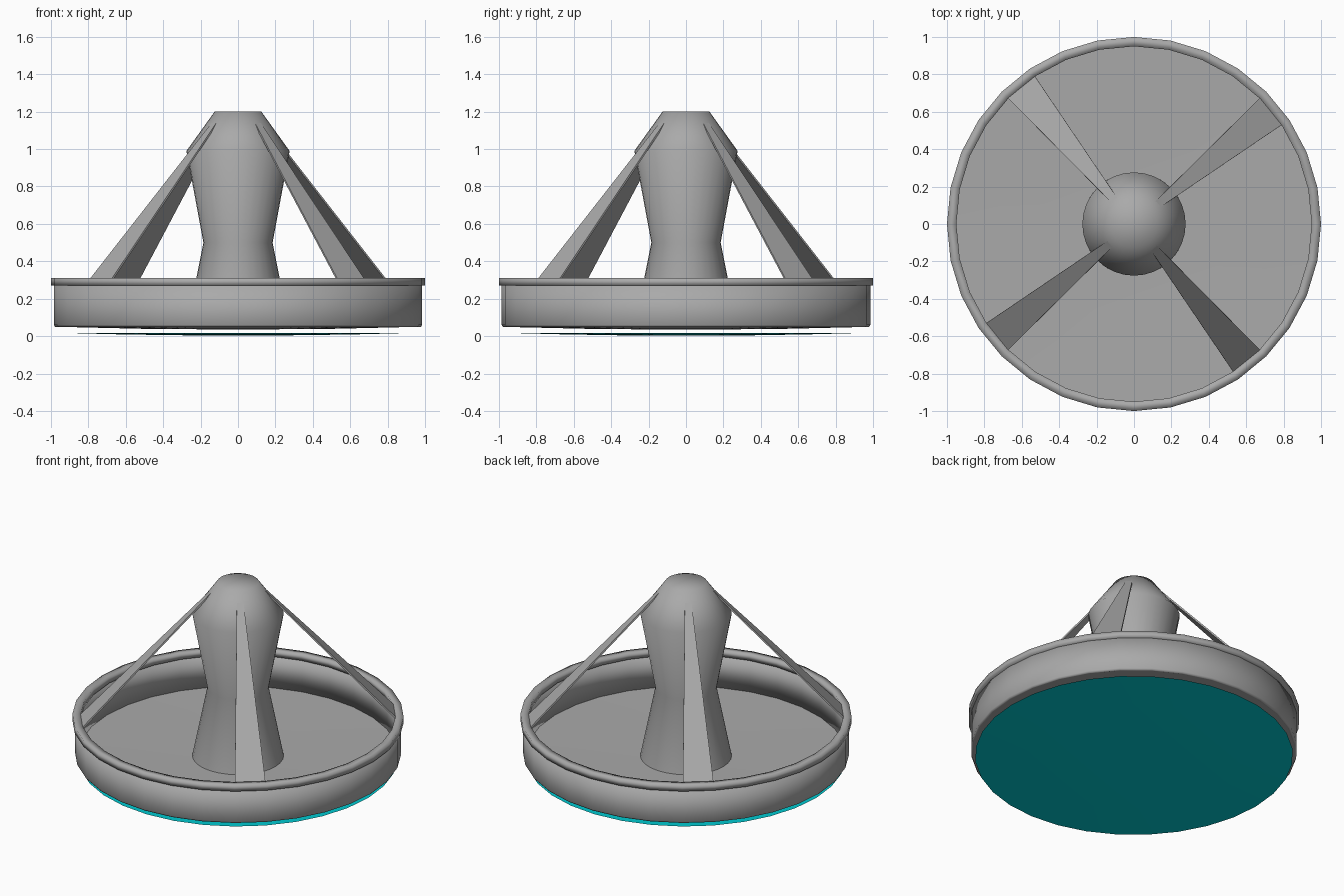
import bpy, math
from math import sin, cos, radians

if "Cube" in bpy.data.objects:
    bpy.data.objects.remove(bpy.data.objects["Cube"])

SIDES = 32


def material(name, colour):
    mat = bpy.data.materials.new(name)
    mat.diffuse_color = (*colour, 1)
    mat.use_nodes = True
    mat.node_tree.nodes["Principled BSDF"].inputs["Base Color"].default_value = mat.diffuse_color
    return mat


grey = material("dark_grey", (0.4, 0.4, 0.4))
teal = material("teal", (0.0, 0.6, 0.65))


def make_object(name, verts, faces, mat=grey, smooth_angle=30):
    mesh = bpy.data.meshes.new(name)
    mesh.from_pydata(verts, [], faces)
    mesh.update()
    mesh.materials.append(mat)
    ob = bpy.data.objects.new(name, mesh)
    bpy.context.collection.objects.link(ob)
    bpy.ops.object.select_all(action='DESELECT')
    ob.select_set(True)
    bpy.context.view_layer.objects.active = ob
    if smooth_angle:
        bpy.ops.object.shade_smooth_by_angle(angle=radians(smooth_angle))
    else:
        bpy.ops.object.shade_flat()
    return ob


def lathe(name, profile, closed=False, mat=grey, smooth_angle=180):
    """Revolve (radius, z) points around z; radius 0 becomes a single pole."""
    verts, rings, faces = [], [], []
    for r, z in profile:
        start = len(verts)
        if r == 0:
            verts.append((0, 0, z))
            rings.append([start] * SIDES)
        else:
            for i in range(SIDES):
                a = 2 * math.pi * i / SIDES
                verts.append((r * cos(a), r * sin(a), z))
            rings.append(list(range(start, start + SIDES)))
    pairs = list(zip(rings, rings[1:]))
    if closed:
        pairs.append((rings[-1], rings[0]))
    for lo, hi in pairs:
        for i in range(SIDES):
            j = (i + 1) % SIDES
            quad = [lo[i], lo[j], hi[j], hi[i]]
            faces.append(list(dict.fromkeys(quad)))
    return make_object(name, verts, faces, mat, smooth_angle)


# Slightly bulging tray floor: underside then top
lathe("tray_floor", [(0, 0.035), (0.5, 0.039), (0.97, 0.05), (0.97, 0.055),
                     (0.5, 0.046), (0, 0.042)], smooth_angle=30)

# Tray side wall
lathe("tray_wall", [(0.965, 0.05), (0.978, 0.05), (0.985, 0.06), (0.985, 0.28),
                    (0.965, 0.28)], closed=True)

# Softly shaded lip around the top of the tray
lathe("rim_lip", [(0.95, 0.27), (1.0, 0.27), (1.0, 0.31), (0.95, 0.31)], closed=True)

# Waisted central column with tapered shoulder
lathe("column", [(0.277, 0.04), (0.185, 0.5), (0.276, 0.99), (0.125, 1.2), (0, 1.2)])

# Coloured disc floating just below the tray, facing down
disc = lathe("glow_disc", [(0, 0.003), (0.35, 0.005), (0.65, 0.010), (0.96, 0.018)], mat=teal)
if disc.data.polygons[0].normal.z > 0:
    disc.data.flip_normals()

# Four flat tapering struts from rim to column top
for k in range(4):
    t = radians(90 * k)
    pts = [(0.096, 0.102, 1.17), (0.118, 0.075, 1.17), (0.797, 0.535, 0.30), (0.68, 0.68, 0.30)]
    verts = [(x * cos(t) - y * sin(t), x * sin(t) + y * cos(t), z) for x, y, z in pts]
    strut = make_object(f"strut_{k + 1}", verts, [(0, 1, 2, 3)], smooth_angle=0)
    if strut.data.polygons[0].normal.z < 0:
        strut.data.flip_normals()
    mod = strut.modifiers.new("thickness", 'SOLIDIFY')
    mod.thickness = 0.01
    mod.offset = -1
